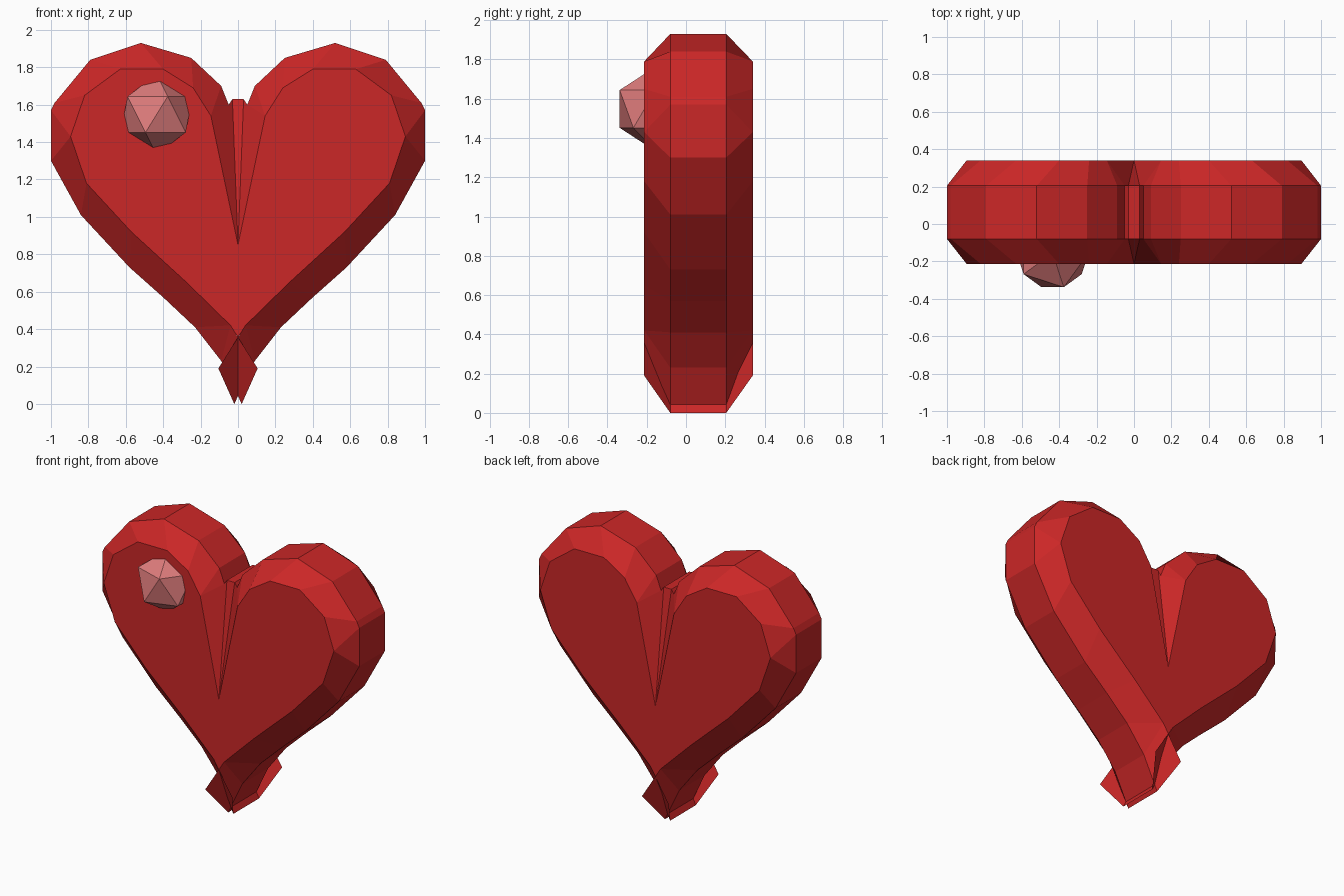
import bpy, bmesh

if "Cube" in bpy.data.objects:
    bpy.data.objects.remove(bpy.data.objects["Cube"], do_unlink=True)


def material(name, rgb):
    m = bpy.data.materials.new(name)
    m.use_nodes = True
    m.diffuse_color = (*rgb, 1)
    m.node_tree.nodes["Principled BSDF"].inputs["Base Color"].default_value = (*rgb, 1)
    return m


def make_object(name, bm, mat):
    mesh = bpy.data.meshes.new(name)
    bm.to_mesh(mesh)
    bm.free()
    mesh.materials.append(mat)
    ob = bpy.data.objects.new(name, mesh)
    bpy.context.collection.objects.link(ob)
    return ob


red = material("heart red", (0.6, 0.02, 0.02))
pink = material("highlight pink", (0.73, 0.2, 0.2))

# Half outline as (rim point, matching face point), from cleft to tip
OUTLINE = [
    ((0, 1.63), (0, 0.85)),
    ((0.03, 1.63), (0, 0.85)),
    ((0.05, 1.60), (0.145, 1.54)),
    ((0.09, 1.70), (0.145, 1.54)),
    ((0.25, 1.85), (0.24, 1.69)),
    ((0.52, 1.93), (0.40, 1.79)),
    ((0.79, 1.84), (0.63, 1.79)),
    ((0.98, 1.61), (0.82, 1.65)),
    ((1.0, 1.57), (0.895, 1.43)),
    ((1.0, 1.30), (0.895, 1.43)),
    ((0.84, 1.01), (0.81, 1.18)),
    ((0.58, 0.73), (0.57, 0.92)),
    ((0.40, 0.57), (0.275, 0.65)),
    ((0.23, 0.41), (0.04, 0.42)),
    ((0.09, 0.23), (0.04, 0.42)),
    ((-0.02, 0), (-0.105, 0.19)),
]
CROSSING = (0, 0.357)  # where the two halves' face edges meet
RIM_Y = (-0.08, 0.205)
FACE_Y = (-0.213, 0.34)

# Heart body: flat faces, sloped border and rim wall, mirrored left to right
bm = bmesh.new()
cache = {}


def vert(p, y):
    key = (p, y)
    if key not in cache:
        cache[key] = bm.verts.new((p[0], y, p[1]))
    return cache[key]


def face(points):
    verts = list(dict.fromkeys(vert(p, y) for p, y in points))
    if len(verts) > 2:
        bm.faces.new(verts)


for (rim_a, in_a), (rim_b, in_b) in zip(OUTLINE, OUTLINE[1:]):
    face([(rim_a, RIM_Y[0]), (rim_a, RIM_Y[1]), (rim_b, RIM_Y[1]), (rim_b, RIM_Y[0])])
    face([(in_a, FACE_Y[0]), (rim_a, RIM_Y[0]), (rim_b, RIM_Y[0]), (in_b, FACE_Y[0])])
    face([(in_b, FACE_Y[1]), (rim_b, RIM_Y[1]), (rim_a, RIM_Y[1]), (in_a, FACE_Y[1])])

panel = list(dict.fromkeys(p for _, p in OUTLINE[:-1])) + [CROSSING]
face([(p, FACE_Y[0]) for p in reversed(panel)])
face([(p, FACE_Y[1]) for p in panel])
# make the front panel face forward and the back panel face backward
bm.normal_update()
for f in bm.faces:
    ys = [v.co.y for v in f.verts]
    if max(ys) - min(ys) < 1e-4 and f.normal.y * (ys[0] - 0.06) < 0:
        f.normal_flip()
heart = make_object("heart_body", bm, red)
mirror = heart.modifiers.new("mirror", 'MIRROR')
mirror.use_axis[0] = True
mirror.use_mirror_merge = False

# Faceted highlight bead set into the front
bm = bmesh.new()
bmesh.ops.create_icosphere(bm, subdivisions=1, radius=0.215)
bead = make_object("highlight_bead", bm, pink)
bead.location = (-0.435, -0.155, 1.548)
